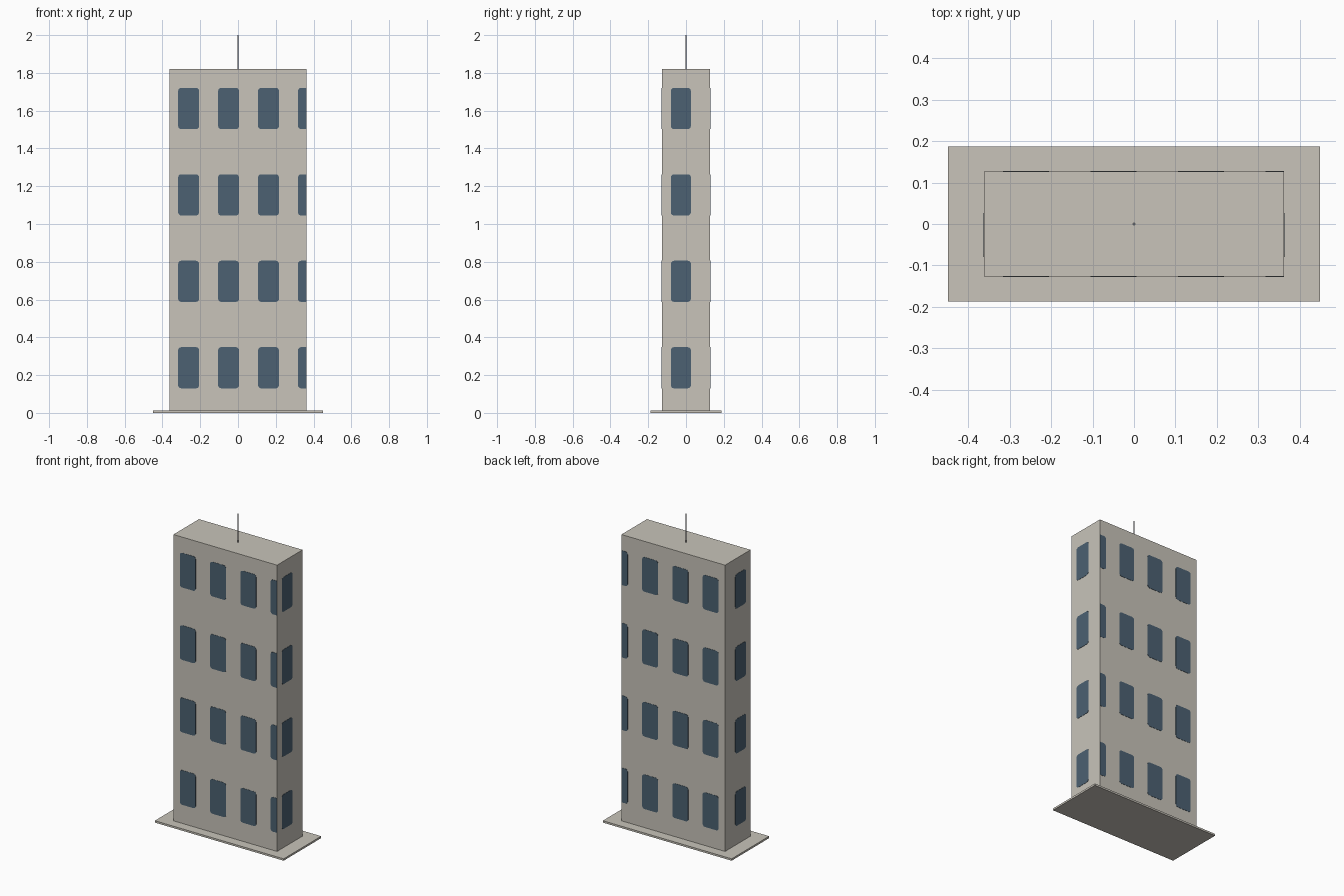
import bpy, bmesh, math
from mathutils import Vector

if "Cube" in bpy.data.objects:
    bpy.data.objects.remove(bpy.data.objects["Cube"])

HX, HY, TOP = 0.362, 0.127, 1.82      # tower half sizes and roof height
BASE = 0.012                          # ground slab thickness
DEPTH = 0.0015                        # window plate thickness


def srgb(*c):
    return [((v / 255 + 0.055) / 1.055) ** 2.4 for v in c] + [1.0]


def material(name, colour):
    m = bpy.data.materials.new(name)
    m.diffuse_color = colour
    m.use_nodes = True
    m.node_tree.nodes["Principled BSDF"].inputs["Base Color"].default_value = m.diffuse_color
    return m


concrete = material("warm_concrete", srgb(200, 196, 186))
glass = material("blue_glass", srgb(76, 97, 114))
metal = material("grey_metal", srgb(125, 125, 130))


def finish(name, bm, mat):
    bmesh.ops.recalc_face_normals(bm, faces=bm.faces)
    me = bpy.data.meshes.new(name)
    bm.to_mesh(me)
    bm.free()
    me.materials.append(mat)
    ob = bpy.data.objects.new(name, me)
    bpy.context.collection.objects.link(ob)
    return ob


def box(name, hx, hy, z0, z1, mat):
    bm = bmesh.new()
    bmesh.ops.create_cube(bm, size=1)
    for v in bm.verts:
        v.co = Vector((v.co.x * 2 * hx, v.co.y * 2 * hy, z0 + (v.co.z + 0.5) * (z1 - z0)))
    return finish(name, bm, mat)


def rounded_outline(u0, u1, z0, z1, cut_right, r=0.016, steps=3):
    """Window outline; a window cut off by the wall edge keeps square right corners."""
    pts = []
    for su, sz, a0 in ((1, 1, 0), (-1, 1, 90), (-1, -1, 180), (1, -1, 270)):
        u, z = (u1 if su > 0 else u0), (z1 if sz > 0 else z0)
        if su > 0 and cut_right:
            pts.append((u, z))
            continue
        for i in range(steps + 1):
            a = math.radians(a0 + 90 * i / steps)
            pts.append((u - su * r + r * math.cos(a), z - sz * r + r * math.sin(a)))
    return pts


def add_plate(bm, outline, place, out):
    face = bm.faces.new([bm.verts.new(place(u, z)) for u, z in outline])
    ext = bmesh.ops.extrude_face_region(bm, geom=[face], use_keep_orig=True)
    verts = [g for g in ext["geom"] if isinstance(g, bmesh.types.BMVert)]
    bmesh.ops.translate(bm, verts=verts, vec=Vector(out) * DEPTH)


# Ground slab and tower
box("ground_slab", 0.45, 0.187, 0, BASE, concrete)
box("tower", HX, HY, BASE, TOP, concrete)

# Windows: four storeys, the last column wraps off the wall edge
STOREYS = [(0.13 + 0.4575 * i, 0.348 + 0.4575 * i) for i in range(4)]
COLUMNS = [-0.317 + 0.2115 * i for i in range(4)]

for side, name in ((-1, "front_windows"), (1, "back_windows")):
    bm = bmesh.new()
    for z0, z1 in STOREYS:
        for u0 in COLUMNS:
            u1 = min(u0 + 0.111, HX)
            add_plate(bm, rounded_outline(u0, u1, z0, z1, u1 == HX),
                      lambda u, z: (u, side * HY, z), (0, side, 0))
    finish(name, bm, glass)

for side, name in ((-1, "left_windows"), (1, "right_windows")):
    bm = bmesh.new()
    for z0, z1 in STOREYS:
        add_plate(bm, rounded_outline(-0.08, 0.026, z0, z1, False),
                  lambda u, z: (side * HX, u, z), (side, 0, 0))
    finish(name, bm, glass)

# Roof antenna
bpy.ops.mesh.primitive_cylinder_add(vertices=8, radius=0.0036, depth=2 - TOP,
                                    location=(0, 0, (2 + TOP) / 2))
antenna = bpy.context.object
antenna.name = "roof_antenna"
antenna.data.materials.append(metal)
